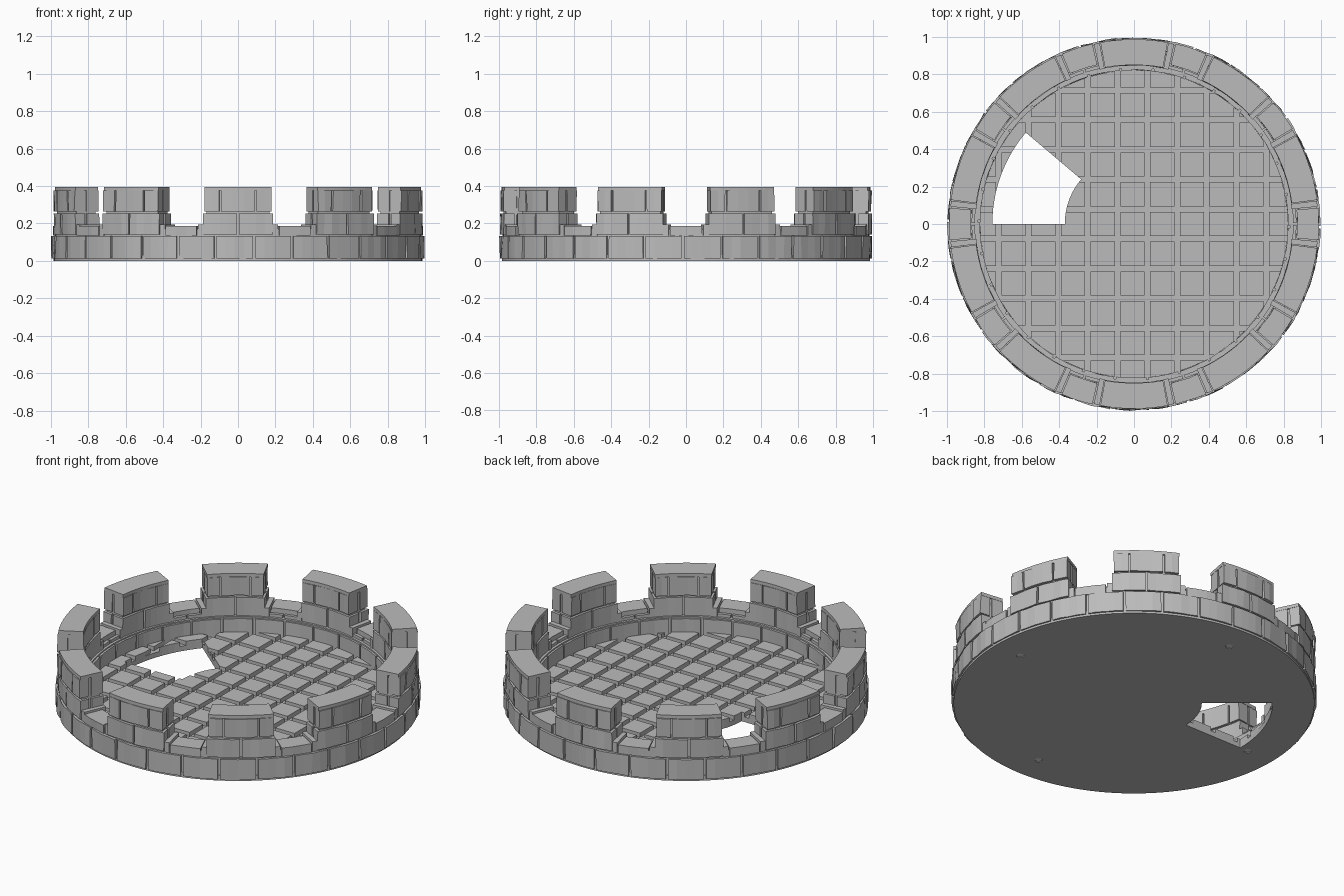
import bpy, bmesh, math, random
from mathutils import Matrix

random.seed(4)
if "Cube" in bpy.data.objects:
    bpy.data.objects.remove(bpy.data.objects["Cube"])


def material(name, value):
    m = bpy.data.materials.new(name)
    m.use_nodes = True
    m.diffuse_color = (value, value, value, 1)
    m.node_tree.nodes["Principled BSDF"].inputs["Base Color"].default_value = (value, value, value, 1)
    return m


stone = material("stone grey", 0.5)
pale = material("pale grey", 0.75)


def wedge(bm, r0, r1, a0, a1, z0, z1, rough=0.0):
    """Curved block between two radii and two angles in degrees."""
    full = a1 - a0 >= 360
    n = max(2, round((a1 - a0) / 3))
    rings = []
    for i in range(n if full else n + 1):
        a = math.radians(a0 + (a1 - a0) * i / n)
        ring = []
        for r, z in ((r0, z0), (r1, z0), (r1, z1), (r0, z1)):
            r += random.uniform(-rough, rough)
            ring.append(bm.verts.new((r * math.cos(a), r * math.sin(a), z)))
        rings.append(ring)
    pairs = list(zip(rings, rings[1:])) + ([(rings[-1], rings[0])] if full else [])
    for p, q in pairs:
        for k in range(4):
            j = (k + 1) % 4
            bm.faces.new((p[k], p[j], q[j], q[k]))
    if not full:
        bm.faces.new(rings[0][::-1])
        bm.faces.new(rings[-1])


def finish(bm, name, mat=stone):
    bmesh.ops.recalc_face_normals(bm, faces=bm.faces)
    me = bpy.data.meshes.new(name)
    bm.to_mesh(me)
    bm.free()
    ob = bpy.data.objects.new(name, me)
    bpy.context.collection.objects.link(ob)
    me.materials.append(mat)
    return ob


def cylinder(bm, r, z0, z1, x=0, y=0, n=120):
    bmesh.ops.create_cone(bm, cap_ends=True, segments=n, radius1=r, radius2=r, depth=z1 - z0,
                          matrix=Matrix.Translation((x, y, (z0 + z1) / 2)))


def helper(bm, name):
    ob = finish(bm, name)
    ob.hide_render = True
    ob.hide_viewport = True
    return ob


def cut(ob, tool, operation="DIFFERENCE"):
    mod = ob.modifiers.new(operation.title(), "BOOLEAN")
    mod.operation = operation
    mod.solver = "EXACT"
    mod.object = tool


# Cutters: stair opening, floor outline and underside sockets
bm = bmesh.new()
wedge(bm, 0.37, 0.757, 139.8, 180, -0.1, 0.3)
opening = helper(bm, "opening_cutter")
bm = bmesh.new()
cylinder(bm, 0.822, -0.1, 0.3)
outline = helper(bm, "floor_outline_cutter")
SOCKETS = [(0.81 * math.cos(k * math.pi / 2), 0.81 * math.sin(k * math.pi / 2)) for k in range(4)]
bm = bmesh.new()
for x, y in SOCKETS:
    cylinder(bm, 0.021, -0.1, 0.012, x, y, 24)
sockets = helper(bm, "socket_cutter")

# Floor slab with the opening
bm = bmesh.new()
cylinder(bm, 0.985, 0, 0.03)
slab = finish(bm, "floor_slab")
cut(slab, opening)
cut(slab, sockets)

# Small pads in the sockets
bm = bmesh.new()
for x, y in SOCKETS:
    cylinder(bm, 0.02, 0.003, 0.012, x, y, 24)
finish(bm, "socket_pads", pale)

# Square paving tiles trimmed to the round floor
bm = bmesh.new()
PITCH, TILE, TOP = 0.159, 0.129, 0.055
for i in range(-5, 6):
    for j in range(-5, 6):
        x, y = i * PITCH - 0.008, j * PITCH
        if math.hypot(max(abs(x) - TILE / 2, 0), max(abs(y) - TILE / 2, 0)) < 0.81:
            place = Matrix.Translation((x, y, 0.04)) @ Matrix.Diagonal((TILE, TILE, 2 * (TOP - 0.04), 1))
            bmesh.ops.create_cube(bm, size=1, matrix=place)
tiles = finish(bm, "floor_tiles")
cut(tiles, outline, "INTERSECT")
cut(tiles, opening)

# Mortar core of the round wall and the battlements
MERLONS = [-90 + 36 * k for k in range(10)]
bm = bmesh.new()
wedge(bm, 0.835, 0.98, 0, 360, 0.001, 0.142)
finish(bm, "wall_core")
bm = bmesh.new()
for c in MERLONS:
    wedge(bm, 0.862, 0.977, c - 10, c + 10, 0.13, 0.385)
finish(bm, "merlon_cores")

# Lower brick course, outside and inside
bm = bmesh.new()
for k in range(30):
    a = 12 * k - 1
    wedge(bm, 0.94, 0.995, a + 0.4, a + 11.6, 0.012, 0.132, 0.004)
    wedge(bm, 0.823, 0.87, a + 0.4, a + 11.6, 0.025, 0.134, 0.002)
finish(bm, "lower_bricks")

# Merlon bricks in two staggered courses, outer and inner skins
COURSES = ((0.142, 0.252, (-11.2, 0, 11.2)), (0.264, 0.375, (-10.7, -5.5, 5.5, 10.7)))
bm = bmesh.new()
for c in MERLONS:
    for z0, z1, seams in COURSES:
        for a0, a1 in zip(seams, seams[1:]):
            wedge(bm, 0.935, 0.992, c + a0 + 0.3, c + a1 - 0.3, z0, z1, 0.004)
            wedge(bm, 0.848, 0.92, c + a0 + 0.3, c + a1 - 0.3, z0, z1, 0.002)
finish(bm, "merlon_bricks")

# Cap stones
bm = bmesh.new()
for c in MERLONS:
    wedge(bm, 0.85, 0.987, c - 10.5, c + 10.5, 0.375, 0.395)
finish(bm, "cap_stones")

# Low sills between the merlons, with small stepped end bricks
bm = bmesh.new()
for c in MERLONS:
    g = c + 18
    wedge(bm, 0.872, 0.988, g - 5, g + 5, 0.135, 0.186, 0.002)
    wedge(bm, 0.88, 0.98, g - 8, g + 8, 0.135, 0.17)
    for s in (-1, 1):
        wedge(bm, 0.85, 0.868, g + 3.6 * s - 3.3, g + 3.6 * s + 3.3, 0.135, 0.16)
        wedge(bm, 0.845, 0.985, g + 6.3 * s - 0.9, g + 6.3 * s + 0.9, 0.135, 0.195)
finish(bm, "gap_sills")
